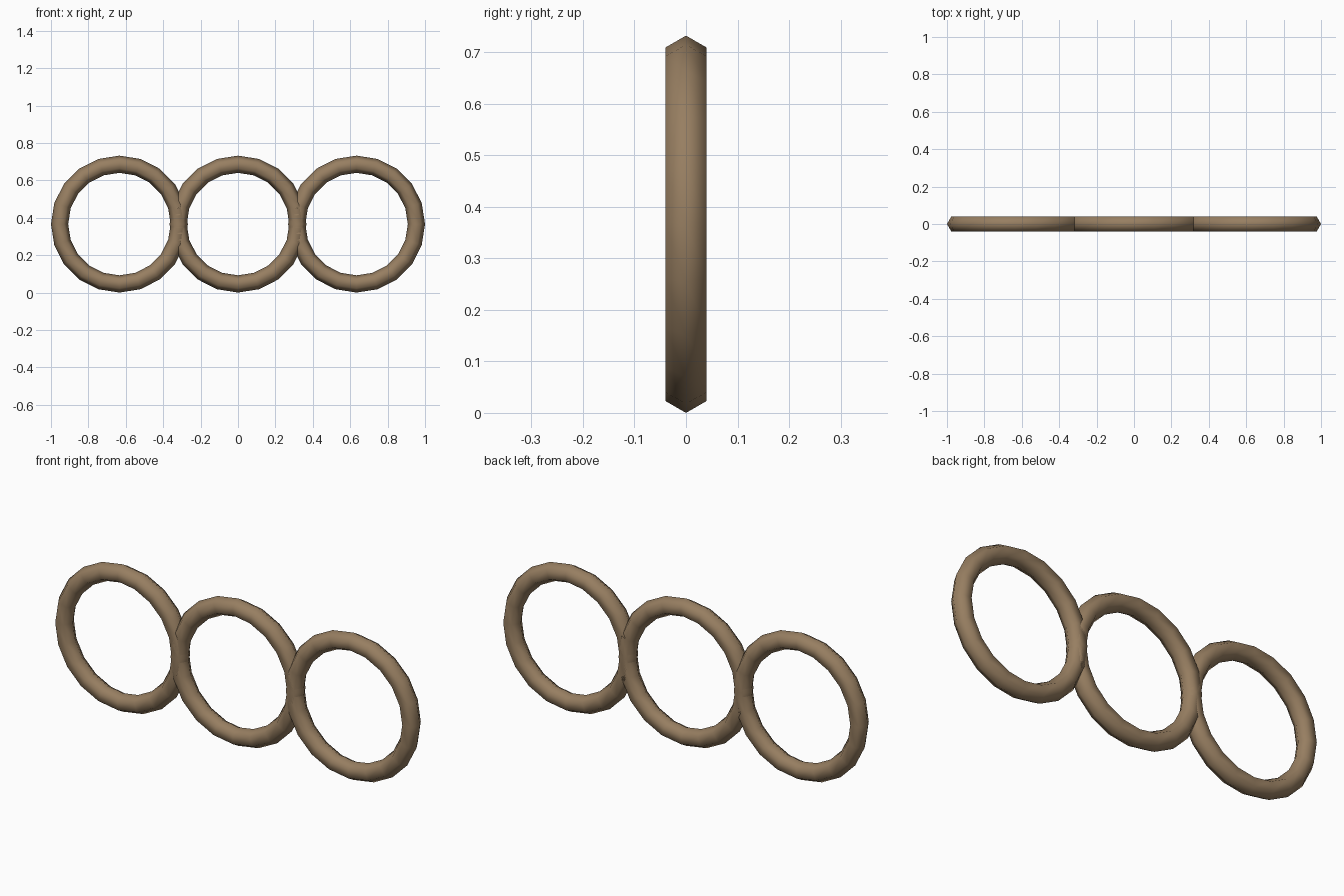
import bpy
import math

cube = bpy.data.objects.get("Cube")
if cube:
    bpy.data.objects.remove(cube, do_unlink=True)

# Single warm bronze colour
bronze = bpy.data.materials.new("warm_bronze")
bronze.use_nodes = True
colour = (0.31, 0.21, 0.12, 1)
bronze.diffuse_color = colour
bronze.node_tree.nodes["Principled BSDF"].inputs["Base Color"].default_value = colour

TUBE = 0.046
RING = 0.32
OUTER = RING + TUBE
SPACING = 1 - OUTER


def add_ring(name, x):
    """Upright ring with a six-sided tube, facing the front."""
    bpy.ops.mesh.primitive_torus_add(
        major_segments=20, minor_segments=6,
        major_radius=RING, minor_radius=TUBE,
        location=(x, 0, OUTER), rotation=(math.pi / 2, 0, 0))
    ring = bpy.context.object
    ring.name = name
    ring.data.materials.append(bronze)
    bpy.ops.object.shade_smooth()


# Three rings in a row, overlapping by one tube width
for side, name in ((-1, "right_ring"), (0, "middle_ring"), (1, "left_ring")):
    add_ring(name, side * SPACING)
